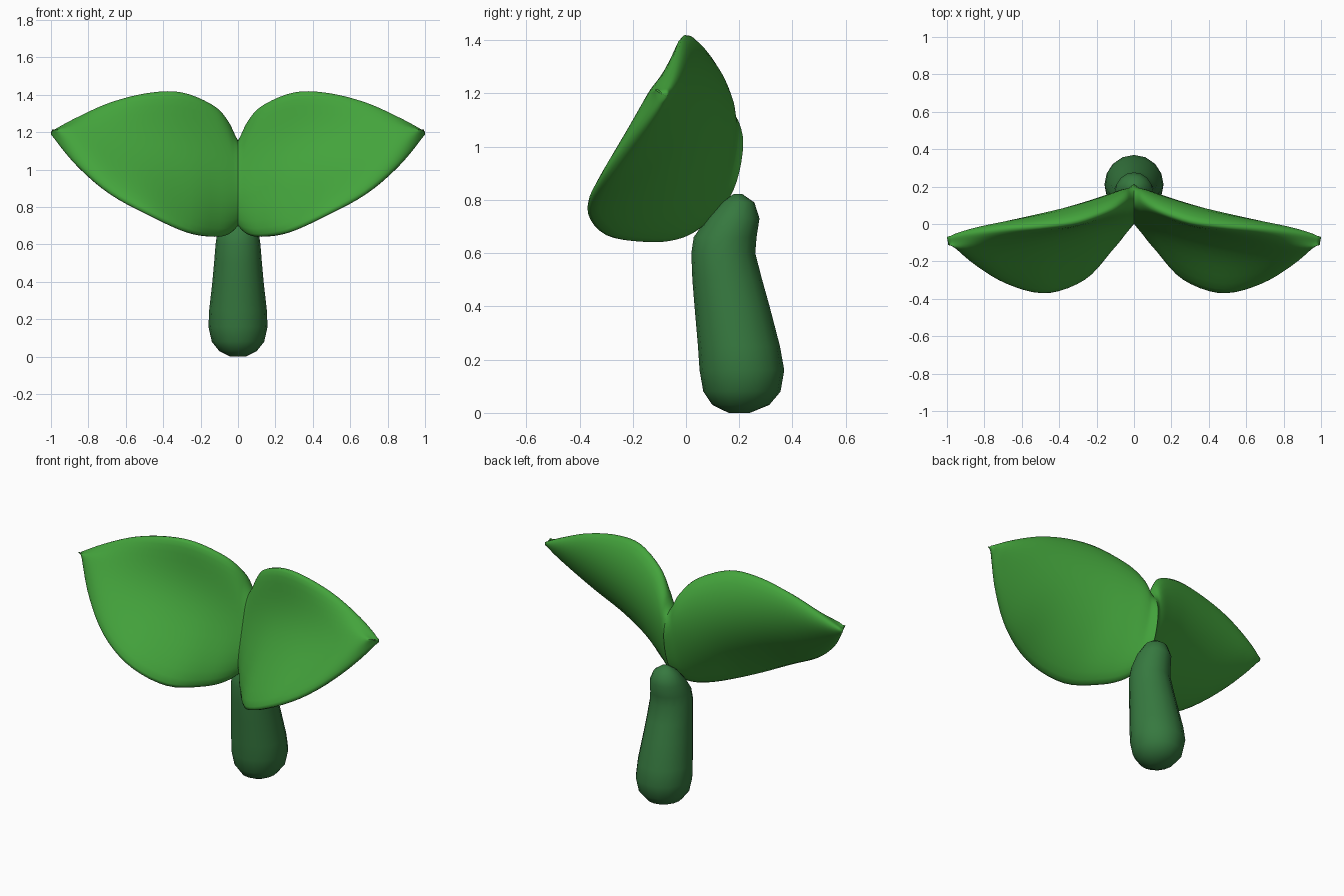
import bpy
import bmesh
from math import cos, sin, pi, sqrt, tau
from mathutils import Vector

cube = bpy.data.objects.get("Cube")
if cube:
    bpy.data.objects.remove(cube, do_unlink=True)


def make_material(name, rgb):
    mat = bpy.data.materials.new(name)
    mat.use_nodes = True
    mat.diffuse_color = (*rgb, 1)
    mat.node_tree.nodes["Principled BSDF"].inputs["Base Color"].default_value = (*rgb, 1)
    return mat


def skin_object(name, rings, mat):
    """Skin a list of closed point rings and cap both ends."""
    bm = bmesh.new()
    verts = [[bm.verts.new(p) for p in ring] for ring in rings]
    count = len(rings[0])
    for a, b in zip(verts, verts[1:]):
        for i in range(count):
            j = (i + 1) % count
            bm.faces.new((a[i], a[j], b[j], b[i]))
    bm.faces.new(verts[0])
    bm.faces.new(verts[-1])
    bmesh.ops.recalc_face_normals(bm, faces=bm.faces)
    for face in bm.faces:
        face.smooth = True
    mesh = bpy.data.meshes.new(name)
    bm.to_mesh(mesh)
    bm.free()
    mesh.materials.append(mat)
    obj = bpy.data.objects.new(name, mesh)
    bpy.context.collection.objects.link(obj)
    return obj


def spline(points, t):
    """Point on a smooth curve through the given points, t from 0 to 1."""
    s = t * (len(points) - 1)
    i = min(int(s), len(points) - 2)
    f = s - i
    p = [Vector(points[max(0, min(k, len(points) - 1))]) for k in range(i - 1, i + 3)]
    m1, m2 = (p[2] - p[0]) / 2, (p[3] - p[1]) / 2
    return (p[1] * (2*f**3 - 3*f**2 + 1) + m1 * (f**3 - 2*f**2 + f)
            + p[2] * (3*f**2 - 2*f**3) + m2 * (f**3 - f**2))


leaf_green = make_material("leaf green", (0.057, 0.37, 0.045))
stem_green = make_material("stem green", (0.037, 0.19, 0.05))

# Stem: rounded tapering stalk that leans forward; rings of z, y, depth, width
stem_rings = [(0.0, 0.2, 0.04, 0.04), (0.03, 0.206, 0.107, 0.1),
              (0.08, 0.21, 0.145, 0.14), (0.16, 0.21, 0.159, 0.158),
              (0.25, 0.199, 0.154, 0.154), (0.4, 0.173, 0.141, 0.137),
              (0.5, 0.155, 0.131, 0.128), (0.6, 0.14, 0.12, 0.12),
              (0.66, 0.147, 0.118, 0.112), (0.73, 0.177, 0.099, 0.1),
              (0.79, 0.195, 0.062, 0.068), (0.823, 0.195, 0.015, 0.02)]
SIDES = 16
skin_object("stem", [[(rx * cos(tau * i / SIDES), y + ry * sin(tau * i / SIDES), z)
                      for i in range(SIDES)] for z, y, ry, rx in stem_rings], stem_green)

# Leaf: cupped blade between a lower edge, a middle line and an upper edge
lower = [(-.07, .17, .81), (0, .06, .705), (.05, -.03, .655), (.13, -.145, .642),
         (.27, -.3, .668), (.47, -.37, .76), (.68, -.32, .875),
         (.86, -.21, 1.03), (.997, -.085, 1.195)]
middle = [(-.07, .21, .95), (0, .14, .95), (.06, .118, .98), (.15, .08, 1),
          (.3, .02, 1.03), (.49, -.04, 1.06), (.69, -.08, 1.1),
          (.87, -.09, 1.16), (.997, -.085, 1.2)]
upper = [(-.07, .2, 1.04), (0, .15, 1.15), (.05, .115, 1.255), (.13, .07, 1.342),
         (.3, .01, 1.413), (.48, -.015, 1.41), (.68, -.03, 1.36),
         (.86, -.055, 1.28), (.997, -.085, 1.205)]


def blade(t, v):
    """Middle surface of the leaf: t runs base to tip, v lower to upper edge."""
    lo, mid, up = (spline(line, t) for line in (lower, middle, upper))
    return lo * (1 - v) * (1 - 2*v) + mid * 4 * v * (1 - v) + up * v * (2*v - 1)


def front_normal(t, v):
    t = min(max(t, 0.02), 0.96)
    along = blade(t + 0.01, v) - blade(t - 0.01, v)
    across = blade(t, v + 0.01) - blade(t, v - 0.01)
    return along.cross(across).normalized()


# Pillow-like sections: rounded edges, and a fuller front that is only slightly hollow
COLUMNS, STEPS, HALF_THICK, FRONT_FILL = 36, 16, 0.05, 0.8
sections = []
for c in range(COLUMNS + 1):
    t = c / COLUMNS
    taper = HALF_THICK * max(0.35, sqrt(1 - t**6))
    front, back = [], []
    for s in range(STEPS + 1):
        v = (1 - cos(pi * s / STEPS)) / 2
        point = blade(t, v)
        offset = front_normal(t, v) * taper
        rounding = sqrt(max(0, 1 - (2*v - 1)**4))
        front.append(point + offset * (rounding + FRONT_FILL * 4 * v * (1 - v)))
        back.append(point - offset * rounding)
    sections.append(front + back[-2:0:-1])
leaf = skin_object("leaf_pair", sections, leaf_green)

# Cut the leaf at the centre line and mirror it to the other side
mirror = leaf.modifiers.new("mirror", "MIRROR")
mirror.use_axis[0] = True
mirror.use_bisect_axis[0] = True
mirror.use_mirror_merge = False
